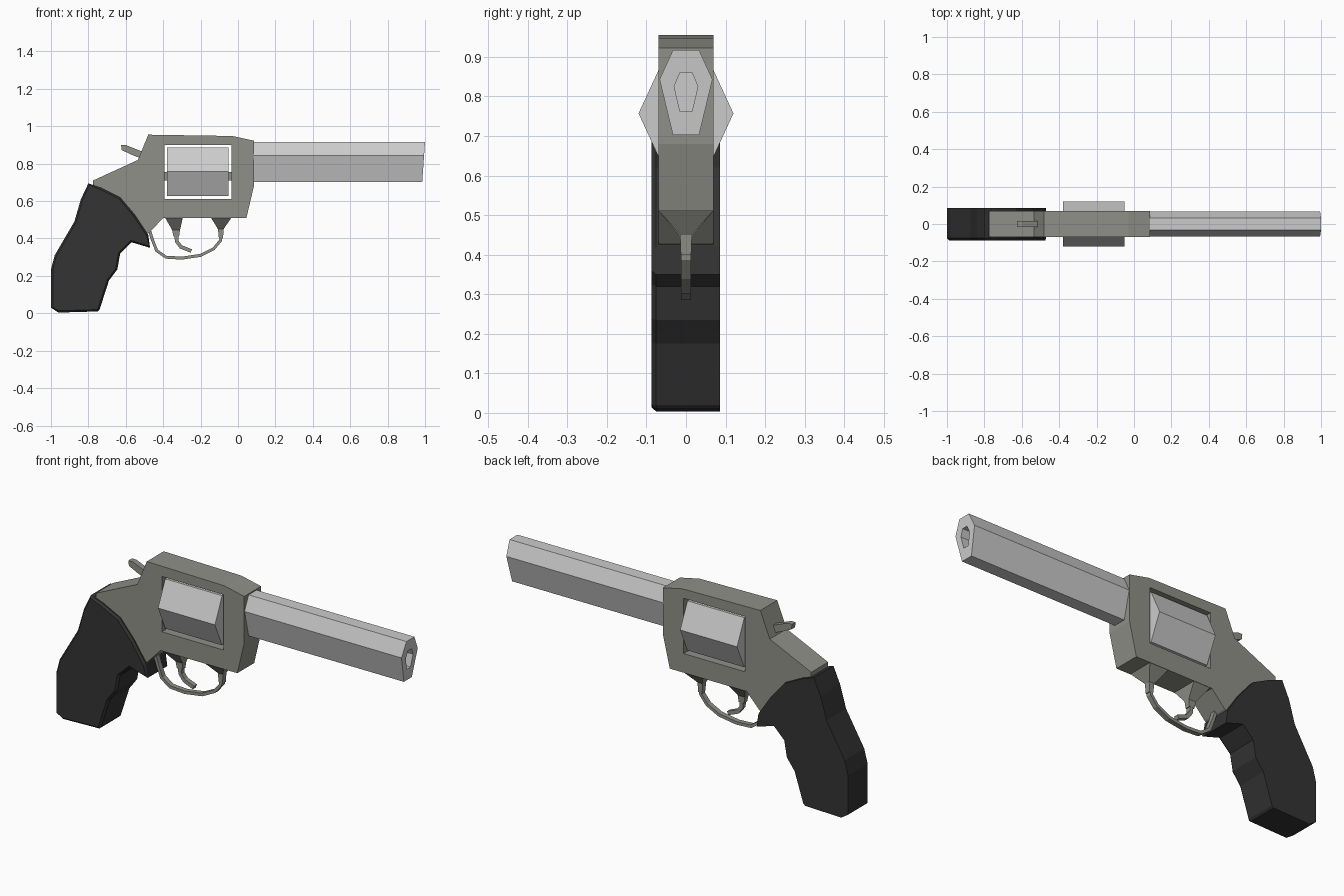
import bpy
import bmesh
from mathutils import Vector

cube = bpy.data.objects.get("Cube")
if cube:
    bpy.data.objects.remove(cube, do_unlink=True)


def material(name, rgb):
    m = bpy.data.materials.new(name)
    m.use_nodes = True
    color = (*rgb, 1)
    m.diffuse_color = color
    m.node_tree.nodes["Principled BSDF"].inputs["Base Color"].default_value = color
    return m


STEEL = material("olive grey steel", (0.28, 0.28, 0.25))
SILVER = material("light silver", (0.6, 0.6, 0.6))
RUBBER = material("black rubber", (0.033, 0.033, 0.033))


def loft(name, rings, mat):
    """Skin a list of equal-length point rings and cap both ends."""
    bm = bmesh.new()
    loops = [[bm.verts.new(p) for p in ring] for ring in rings]
    n = len(loops[0])
    for a, b in zip(loops, loops[1:]):
        for i in range(n):
            j = (i + 1) % n
            bm.faces.new((a[i], a[j], b[j], b[i]))
    bm.faces.new(loops[0])
    bm.faces.new(loops[-1])
    bmesh.ops.recalc_face_normals(bm, faces=bm.faces)
    mesh = bpy.data.meshes.new(name)
    bm.to_mesh(mesh)
    bm.free()
    mesh.materials.append(mat)
    obj = bpy.data.objects.new(name, mesh)
    bpy.context.collection.objects.link(obj)
    return obj


def prism(name, outline, y0, y1, mat):
    """Side outline in x, z extruded across y."""
    return loft(name, [[(x, y, z) for x, z in outline] for y in (y0, y1)], mat)


def box_outline(x0, x1, z0, z1):
    return [(x0, z0), (x1, z0), (x1, z1), (x0, z1)]


def strip(name, path, half_thick, half_width, mat):
    """Thin rectangular bar along a side path."""
    pts = [Vector((x, 0, z)) for x, z in path]
    rings = []
    for i, p in enumerate(pts):
        t = (pts[min(i + 1, len(pts) - 1)] - pts[max(i - 1, 0)]).normalized()
        n = Vector((-t.z, 0, t.x)) * half_thick
        w = Vector((0, half_width, 0))
        rings.append([p + n + w, p + n - w, p - n - w, p - n + w])
    return loft(name, rings, mat)


def taper(name, sections, mat):
    """Stack of rectangles: x0, x1, z, half width."""
    return loft(name, [[(a, -w, z), (b, -w, z), (b, w, z), (a, w, z)]
                       for a, b, z, w in sections], mat)


def hexagon(x_of_z, cz, top, bottom, flat, wide):
    yz = [(-flat, top), (flat, top), (wide, cz), (flat, bottom), (-flat, bottom), (-wide, cz)]
    return [(x_of_z(z), y, z) for y, z in yz]


# Frame with a window cut through for the drum
frame = prism("frame", [(-0.48, 0.955), (-0.03, 0.948), (0.085, 0.923), (0.085, 0.68),
                        (0.045, 0.51), (-0.40, 0.51), (-0.475, 0.43), (-0.53, 0.40),
                        (-0.74, 0.62), (-0.775, 0.68), (-0.775, 0.71), (-0.535, 0.82)],
              -0.07, 0.07, STEEL)
cutter = prism("window_cutter", box_outline(-0.392, -0.035, 0.61, 0.9), -0.2, 0.2, STEEL)
cutter.hide_render = True
cut = frame.modifiers.new("window", "BOOLEAN")
cut.operation = "DIFFERENCE"
cut.solver = "EXACT"
cut.object = cutter
bpy.context.view_layer.update()
cut_mesh = bpy.data.meshes.new_from_object(
    frame.evaluated_get(bpy.context.evaluated_depsgraph_get()))
frame.modifiers.clear()
frame.data = cut_mesh
bpy.data.objects.remove(cutter, do_unlink=True)

# Six-sided drum and its axle
loft("drum", [hexagon(lambda z: x, 0.757, 0.887, 0.627, 0.06, 0.12)
              for x in (-0.38, -0.05)], SILVER)
prism("drum_axle", box_outline(-0.4, -0.03, 0.71, 0.755), -0.02, 0.02, STEEL)


# Six-sided barrel with a slanted muzzle and a recessed bore
def muzzle(z):
    return 1.0 - 0.07 * (0.917 - z)


outer = (0.843, 0.917, 0.702, 0.033, 0.067)
bore = (0.825, 0.861, 0.762, 0.015, 0.03)
loft("barrel", [hexagon(lambda z: 0.07, *outer), hexagon(muzzle, *outer),
                hexagon(muzzle, *bore), hexagon(lambda z: 0.9, *bore)], SILVER)

# Grip, with the rim softened on the right side
grip = [(-0.80, 0.695), (-0.73, 0.67), (-0.63, 0.62), (-0.55, 0.525), (-0.48, 0.42),
        (-0.47, 0.35), (-0.57, 0.38), (-0.63, 0.32), (-0.645, 0.235), (-0.69, 0.175),
        (-0.74, 0.02), (-0.75, 0.01), (-0.96, 0.004), (-1.0, 0.03), (-1.0, 0.235),
        (-0.98, 0.31), (-0.875, 0.49), (-0.84, 0.61)]


def inset(outline, d):
    pts = [Vector(p) for p in outline]
    result = []
    for i, p in enumerate(pts):
        t = (pts[(i + 1) % len(pts)] - pts[i - 1]).normalized()
        result.append(p + Vector((t.y, -t.x)) * d)
    return result


layers = [(-0.087, 0.01), (-0.076, 0), (0.086, 0)]
loft("grip", [[(x, y, z) for x, z in inset(grip, d)] for y, d in layers], RUBBER)

# Trigger guard: flared front mount and a bent strip
taper("guard_mount", [(-0.145, -0.035, 0.512, 0.07), (-0.107, -0.077, 0.45, 0.015),
                      (-0.102, -0.08, 0.40, 0.013)], STEEL)
strip("trigger_guard", [(-0.09, 0.43), (-0.093, 0.39), (-0.13, 0.345), (-0.20, 0.31),
                        (-0.30, 0.295), (-0.385, 0.30), (-0.435, 0.335), (-0.46, 0.40),
                        (-0.475, 0.45)], 0.008, 0.013, STEEL)

# Trigger: flared root and a hooked blade
taper("trigger_root", [(-0.39, -0.295, 0.512, 0.07), (-0.352, -0.31, 0.445, 0.015),
                       (-0.345, -0.315, 0.41, 0.013)], STEEL)
strip("trigger_blade", [(-0.33, 0.43), (-0.328, 0.385), (-0.305, 0.355), (-0.25, 0.333)],
      0.01, 0.012, STEEL)

# Hammer spur
prism("hammer", [(-0.50, 0.82), (-0.57, 0.848), (-0.622, 0.873), (-0.625, 0.9),
                 (-0.60, 0.9), (-0.50, 0.86)], -0.015, 0.015, STEEL)
